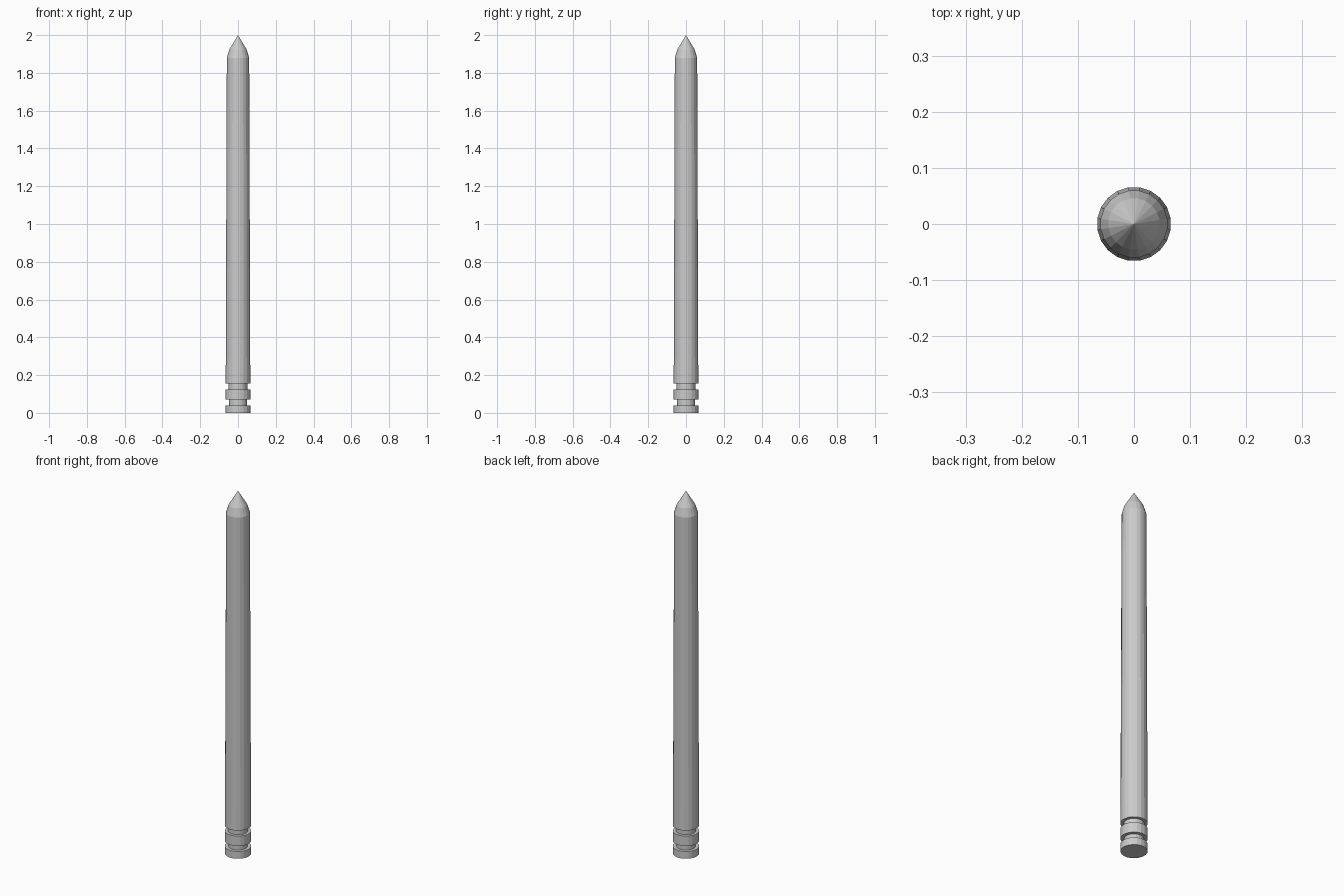
import bpy, bmesh, math

if "Cube" in bpy.data.objects:
    bpy.data.objects.remove(bpy.data.objects["Cube"])

SIDES = 20


def lathe(name, profile):
    """Revolve (radius, z) points around z; zero radius makes a tip."""
    bm = bmesh.new()
    rings = []
    for r, z in profile:
        if r == 0:
            rings.append([bm.verts.new((0, 0, z))])
        else:
            angles = [(i + 0.5) * 2 * math.pi / SIDES for i in range(SIDES)]
            rings.append([bm.verts.new((r * math.cos(a), r * math.sin(a), z)) for a in angles])
    for low, high in zip(rings, rings[1:]):
        for i in range(SIDES):
            j = (i + 1) % SIDES
            if len(high) == 1:
                bm.faces.new((low[i], low[j], high[0]))
            else:
                bm.faces.new((low[i], low[j], high[j], high[i]))
    bm.faces.new(rings[0][::-1])
    bmesh.ops.recalc_face_normals(bm, faces=bm.faces[:])
    mesh = bpy.data.meshes.new(name)
    bm.to_mesh(mesh)
    bm.free()
    obj = bpy.data.objects.new(name, mesh)
    bpy.context.collection.objects.link(obj)
    return obj


# Post: base band, two grooves, tapered shaft and pointed tip
lathe("pointed_stake", [
    (0.066, 0), (0.066, 0.04),
    (0.048, 0.04), (0.048, 0.07),
    (0.066, 0.07), (0.066, 0.125),
    (0.050, 0.125), (0.050, 0.155),
    (0.066, 0.155), (0.060, 1.88),
    (0.046, 1.925), (0, 2.0),
])
